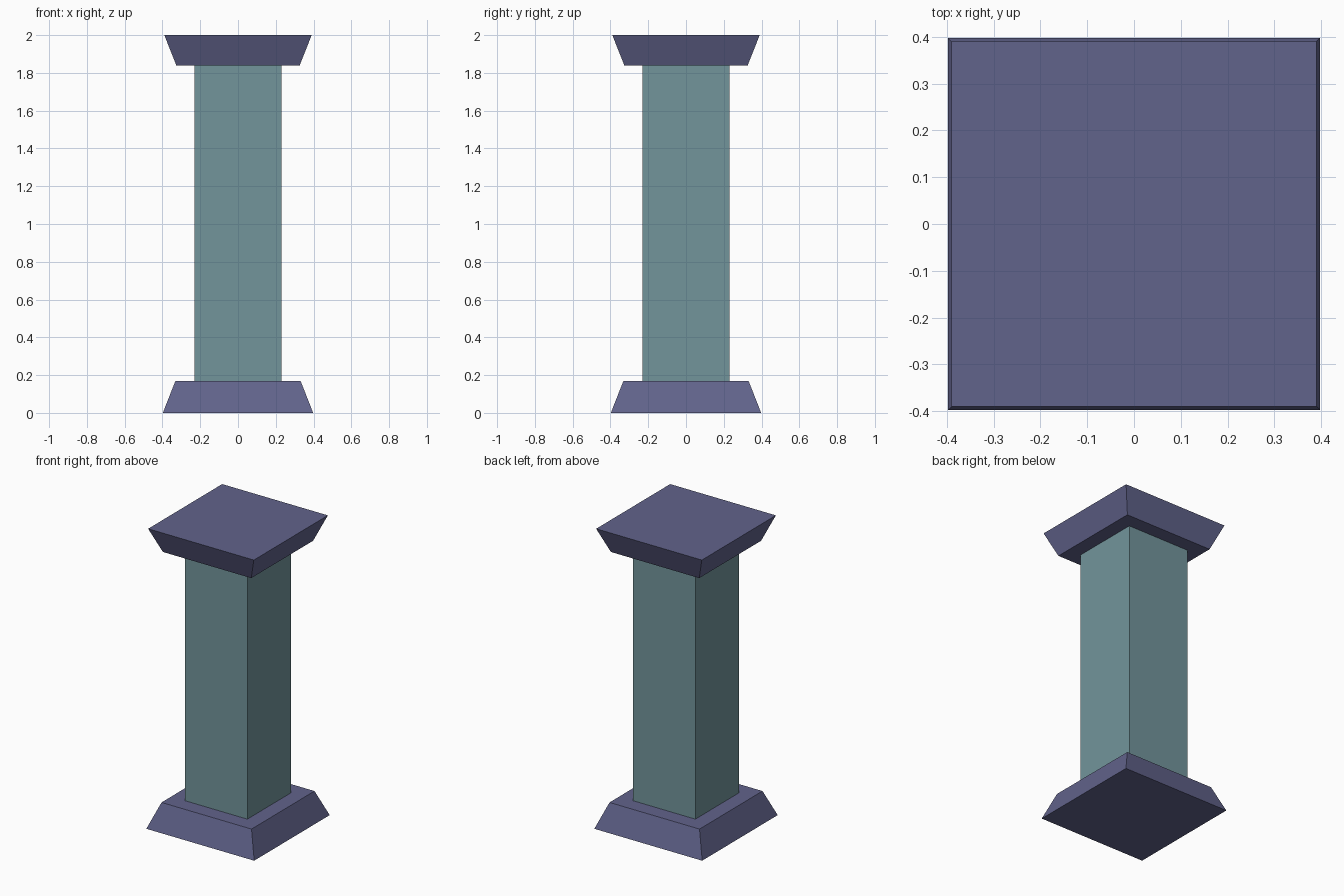
import bpy, bmesh
from math import sqrt, pi
from mathutils import Matrix

if "Cube" in bpy.data.objects:
    bpy.data.objects.remove(bpy.data.objects["Cube"])


def material(name, color):
    mat = bpy.data.materials.new(name)
    mat.diffuse_color = (*color, 1)
    mat.use_nodes = True
    mat.node_tree.nodes["Principled BSDF"].inputs["Base Color"].default_value = mat.diffuse_color
    return mat


def square_block(name, z0, z1, half0, half1, mat):
    """Square frustum between two heights, with half-widths at bottom and top."""
    bm = bmesh.new()
    bmesh.ops.create_cone(
        bm, cap_ends=True, segments=4,
        radius1=half0 * sqrt(2), radius2=half1 * sqrt(2), depth=z1 - z0,
        matrix=Matrix.Translation((0, 0, (z0 + z1) / 2)) @ Matrix.Rotation(pi / 4, 4, 'Z'))
    mesh = bpy.data.meshes.new(name)
    bm.to_mesh(mesh)
    bm.free()
    mesh.materials.append(mat)
    obj = bpy.data.objects.new(name, mesh)
    bpy.context.collection.objects.link(obj)
    return obj


purple = material("purple_stone", (0.12, 0.125, 0.26))
teal = material("teal_stone", (0.17, 0.30, 0.33))

# Flared foot, straight shaft and flared cap
square_block("base", 0.0, 0.168, 0.398, 0.332, purple)
square_block("shaft", 0.168, 1.838, 0.23, 0.23, teal)
square_block("capital", 1.838, 2.0, 0.326, 0.39, purple)
